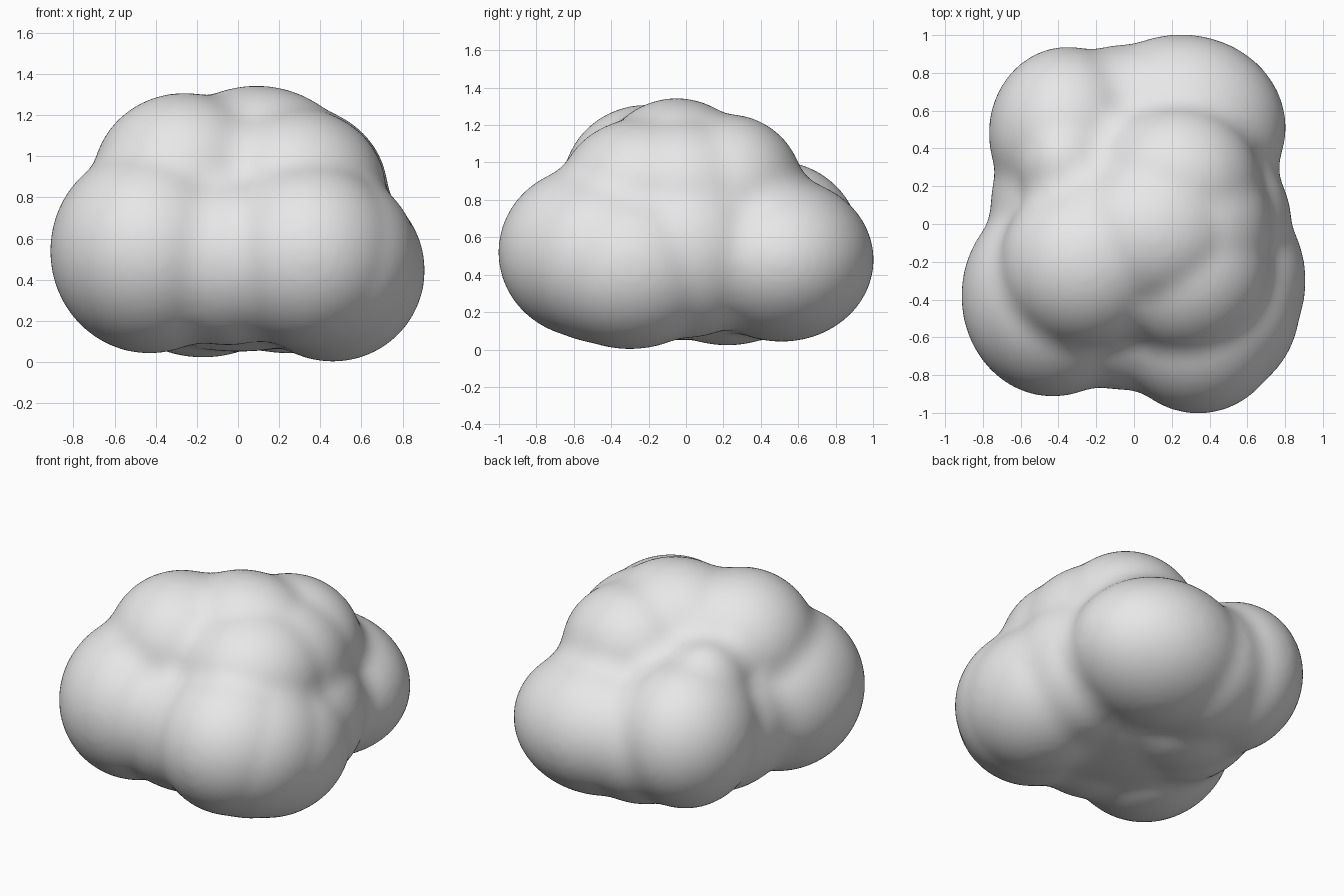
import bpy
import bmesh
from mathutils import Matrix

default = bpy.data.objects.get("Cube")
if default:
    bpy.data.objects.remove(default, do_unlink=True)

# Single pale grey material
grey = bpy.data.materials.new("pale_grey")
grey.use_nodes = True
colour = (0.8, 0.8, 0.8, 1)
grey.diffuse_color = colour
grey.node_tree.nodes["Principled BSDF"].inputs["Base Color"].default_value = colour

# Puffs of the cloud: centre, radii
puffs = [
    ((0, -0.04, 0.47), (0.77, 0.83, 0.42)),         # core
    ((-0.43, -0.38, 0.54), (0.485, 0.535, 0.50)),   # front, -x side
    ((-0.05, -0.45, 0.50), (0.46, 0.43, 0.42)),     # front, middle
    ((0.34, -0.52, 0.52), (0.46, 0.485, 0.46)),     # front, +x side
    ((0.41, -0.43, 0.49), (0.47, 0.50, 0.46)),      # front corner, +x side
    ((0.46, -0.30, 0.445), (0.45, 0.52, 0.445)),    # low, +x side
    ((0.40, 0.00, 0.52), (0.435, 0.46, 0.46)),      # flank, +x side
    ((-0.30, 0.10, 0.50), (0.46, 0.50, 0.45)),      # flank, -x side
    ((-0.17, 0.22, 0.42), (0.48, 0.48, 0.40)),      # belly
    ((-0.35, 0.48, 0.55), (0.42, 0.46, 0.46)),      # back, -x side
    ((-0.05, 0.50, 0.47), (0.45, 0.45, 0.42)),      # back, middle
    ((0.25, 0.51, 0.48), (0.555, 0.495, 0.44)),     # back, +x side
    ((-0.36, 0.32, 0.76), (0.27, 0.29, 0.32)),      # small back shoulder
    ((-0.26, -0.21, 0.88), (0.45, 0.45, 0.43)),     # top, -x side
    ((0.27, -0.22, 0.84), (0.45, 0.46, 0.40)),      # top, +x side
    ((0.27, -0.02, 0.83), (0.46, 0.50, 0.42)),      # top flank, +x side
    ((0.02, -0.08, 0.86), (0.62, 0.46, 0.43)),      # top, middle
    ((0.23, 0.22, 0.85), (0.44, 0.41, 0.41)),       # top, back
    ((0.09, -0.05, 0.94), (0.48, 0.42, 0.405)),     # crown
]
swell = 0.12  # puffs are swollen, fused, then drawn back in to fill the creases

bm = bmesh.new()
for centre, radii in puffs:
    swollen = [r + swell for r in radii]
    place = Matrix.Translation(centre) @ Matrix.Diagonal((*swollen, 1))
    bmesh.ops.create_icosphere(bm, subdivisions=5, radius=1, matrix=place)
mesh = bpy.data.meshes.new("cloud")
bm.to_mesh(mesh)
bm.free()
cloud = bpy.data.objects.new("cloud", mesh)
bpy.context.collection.objects.link(cloud)


def fuse_and_soften(iterations):
    fuse = cloud.modifiers.new("fuse", "REMESH")
    fuse.mode = "VOXEL"
    fuse.voxel_size = 0.02
    fuse.use_smooth_shade = True
    soften = cloud.modifiers.new("soften", "SMOOTH")
    soften.factor = 0.5
    soften.iterations = iterations


# Fuse, draw back in, and fuse again
fuse_and_soften(10)
shrink = cloud.modifiers.new("draw_in", "DISPLACE")
shrink.mid_level = 0
shrink.strength = -swell
fuse_and_soften(20)

mesh.materials.append(grey)
for face in mesh.polygons:
    face.use_smooth = True
